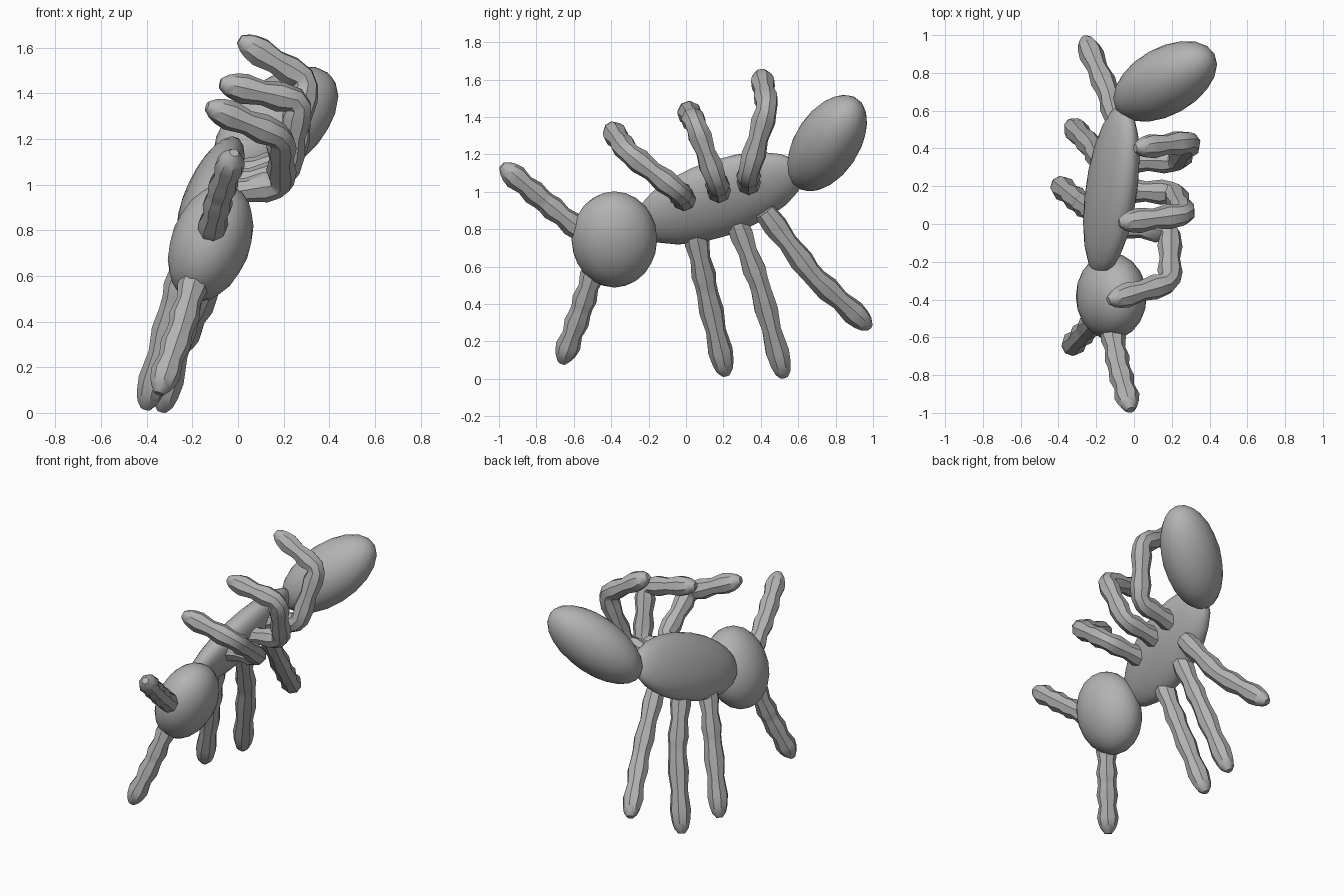
import bpy
import bmesh
from math import sqrt, radians
from mathutils import Matrix, Vector

cube = bpy.data.objects.get("Cube")
if cube:
    bpy.data.objects.remove(cube, do_unlink=True)

grey = bpy.data.materials.new("plain grey")
grey.use_nodes = True
grey.diffuse_color = (0.45, 0.45, 0.45, 1)
grey.node_tree.nodes["Principled BSDF"].inputs["Base Color"].default_value = (0.45, 0.45, 0.45, 1)


def select_only(obj):
    bpy.ops.object.select_all(action='DESELECT')
    obj.select_set(True)
    bpy.context.view_layer.objects.active = obj


def finish(obj):
    """Give the part its material and smooth shading."""
    obj.data.materials.append(grey)
    select_only(obj)
    bpy.ops.object.shade_smooth_by_angle(angle=radians(40))


def ellipsoid(name, centre, half, xy, xz, yz):
    """Leaning ellipsoid from its half extents and the lean between each pair of axes."""
    hx, hy, hz = half
    # Lower-triangular frame that stretches a unit sphere to the wanted extents
    b = sqrt(1 - xy * xy)
    c = (yz - xy * xz) / b
    d = sqrt(1 - xz * xz - c * c)
    frame = Matrix(((hx, 0, 0, 0), (hy * xy, hy * b, 0, 0),
                    (hz * xz, hz * c, hz * d, 0), (0, 0, 0, 1)))
    bm = bmesh.new()
    bmesh.ops.create_icosphere(bm, subdivisions=3, radius=1.01,
                               matrix=Matrix.Translation(centre) @ frame)
    mesh = bpy.data.meshes.new(name)
    bm.to_mesh(mesh)
    bm.free()
    obj = bpy.data.objects.new(name, mesh)
    bpy.context.collection.objects.link(obj)
    finish(obj)


def limb(name, joints, thick=0.061):
    """Knobbly tube through the joints, pinched mid-segment, with a rounded tip."""
    joints = [Vector(j) for j in joints]
    path = []
    for a, b in zip(joints, joints[1:]):
        # Stopping short of each joint chamfers the knees
        path += [(a.lerp(b, t), r) for t, r in
                 ((0.07, 0.95), (0.28, 1.1), (0.52, 0.88), (0.78, 1.1), (0.93, 0.95))]
    # Round off the last knob
    end = (joints[-1] - joints[-2]).normalized()
    path += [(joints[-1] + end * 0.01, 0.74), (joints[-1] + end * 0.04, 0.36)]
    curve = bpy.data.curves.new(name, 'CURVE')
    curve.dimensions = '3D'
    curve.bevel_depth = thick
    curve.bevel_resolution = 2
    curve.use_fill_caps = True
    spline = curve.splines.new('POLY')
    spline.points.add(len(path) - 1)
    for point, (co, radius) in zip(spline.points, path):
        point.co = (*co, 1)
        point.radius = radius
    obj = bpy.data.objects.new(name, curve)
    bpy.context.collection.objects.link(obj)
    select_only(obj)
    bpy.ops.object.convert(target='MESH')
    finish(bpy.context.view_layer.objects.active)


# Body: three ellipsoids leaning to one side
ellipsoid("head", (-0.12, -0.383, 0.745), (0.186, 0.227, 0.255), 0.0, 0.28, 0.0)
ellipsoid("thorax", (-0.12, 0.178, 0.965), (0.148, 0.45, 0.245), 0.38, 0.64, 0.5)
ellipsoid("abdomen", (0.165, 0.755, 1.26), (0.272, 0.212, 0.257), 0.42, 0.49, 0.44)

# Feelers
limb("left_feeler", [(-0.12, -0.55, 0.78), (-0.08, -0.76, 0.95), (-0.025, -0.955, 1.115)])
limb("right_feeler", [(-0.18, -0.48, 0.62), (-0.25, -0.56, 0.37), (-0.335, -0.65, 0.12)])

# Legs reaching down on the right
limb("right_front_leg", [(-0.19, 0.04, 0.82), (-0.28, 0.11, 0.48), (-0.395, 0.205, 0.055)])
limb("right_middle_leg", [(-0.15, 0.26, 0.87), (-0.21, 0.395, 0.5), (-0.325, 0.515, 0.045)])
limb("right_rear_leg", [(-0.06, 0.4, 0.92), (-0.13, 0.68, 0.55), (-0.25, 0.955, 0.3)])

# Legs folded up and over on the left
limb("left_front_leg", [(-0.12, 0.0, 0.95), (0.19, -0.04, 1.0), (0.19, -0.31, 1.21), (-0.1, -0.395, 1.33)])
limb("left_middle_leg", [(-0.1, 0.18, 0.99), (0.215, 0.165, 1.05), (0.27, 0.05, 1.365), (-0.04, 0.01, 1.435)])
limb("left_rear_leg", [(-0.09, 0.335, 1.03), (0.23, 0.335, 1.1), (0.3, 0.435, 1.455), (0.04, 0.405, 1.615)])
